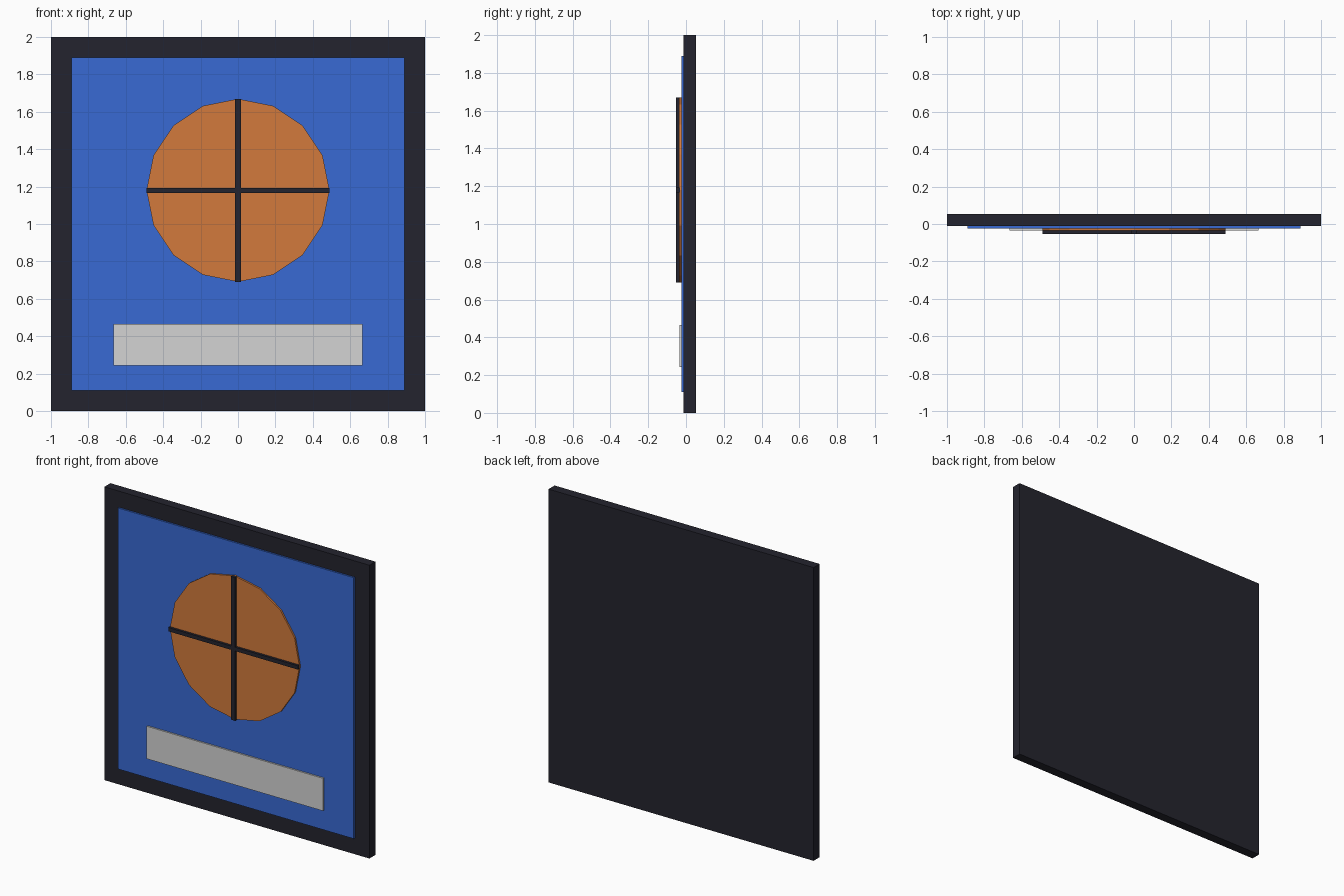
import bpy
import math

if "Cube" in bpy.data.objects:
    bpy.data.objects.remove(bpy.data.objects["Cube"])


def srgb(r, g, b):
    def lin(c):
        c /= 255
        return c / 12.92 if c <= 0.04045 else ((c + 0.055) / 1.055) ** 2.4
    return (lin(r), lin(g), lin(b), 1)


def material(name, rgb):
    m = bpy.data.materials.new(name)
    m.diffuse_color = srgb(*rgb)
    m.use_nodes = True
    m.node_tree.nodes["Principled BSDF"].inputs["Base Color"].default_value = m.diffuse_color
    return m


charcoal = material("charcoal", (36, 36, 46))
blue = material("blue", (56, 106, 212))
orange = material("orange", (210, 122, 60))
pale_grey = material("pale grey", (212, 212, 212))


def finish(name, mat):
    ob = bpy.context.object
    ob.name = name
    ob.data.materials.append(mat)
    bpy.ops.object.transform_apply(location=False, rotation=True, scale=True)


def slab(name, mat, width, height, z, y_front, y_back):
    """Upright box centred on x = 0, with its middle at height z."""
    bpy.ops.mesh.primitive_cube_add(size=1, location=(0, (y_front + y_back) / 2, z))
    bpy.context.object.scale = (width, y_back - y_front, height)
    finish(name, mat)


DISC_Z, DISC_R = 1.18, 0.489

# Backing board and the coloured panel on its front
slab("backing_board", charcoal, 2.0, 2.0, 1.0, -0.012, 0.053)
slab("front_panel", blue, 1.78, 1.78, 1.0, -0.024, -0.008)

# Label strip below the disc
slab("label_strip", pale_grey, 1.33, 0.222, 0.355, -0.035, -0.02)

# Sixteen-sided disc with a corner pointing straight up
bpy.ops.mesh.primitive_cylinder_add(
    vertices=16, radius=DISC_R, depth=0.016,
    location=(0, -0.028, DISC_Z), rotation=(math.pi / 2, 0, 0))
finish("disc", orange)

# Crossed bars over the disc
slab("upright_bar", charcoal, 0.03, 2 * DISC_R, DISC_Z, -0.053, -0.033)
slab("level_bar", charcoal, 2 * DISC_R, 0.026, DISC_Z, -0.0525, -0.033)
